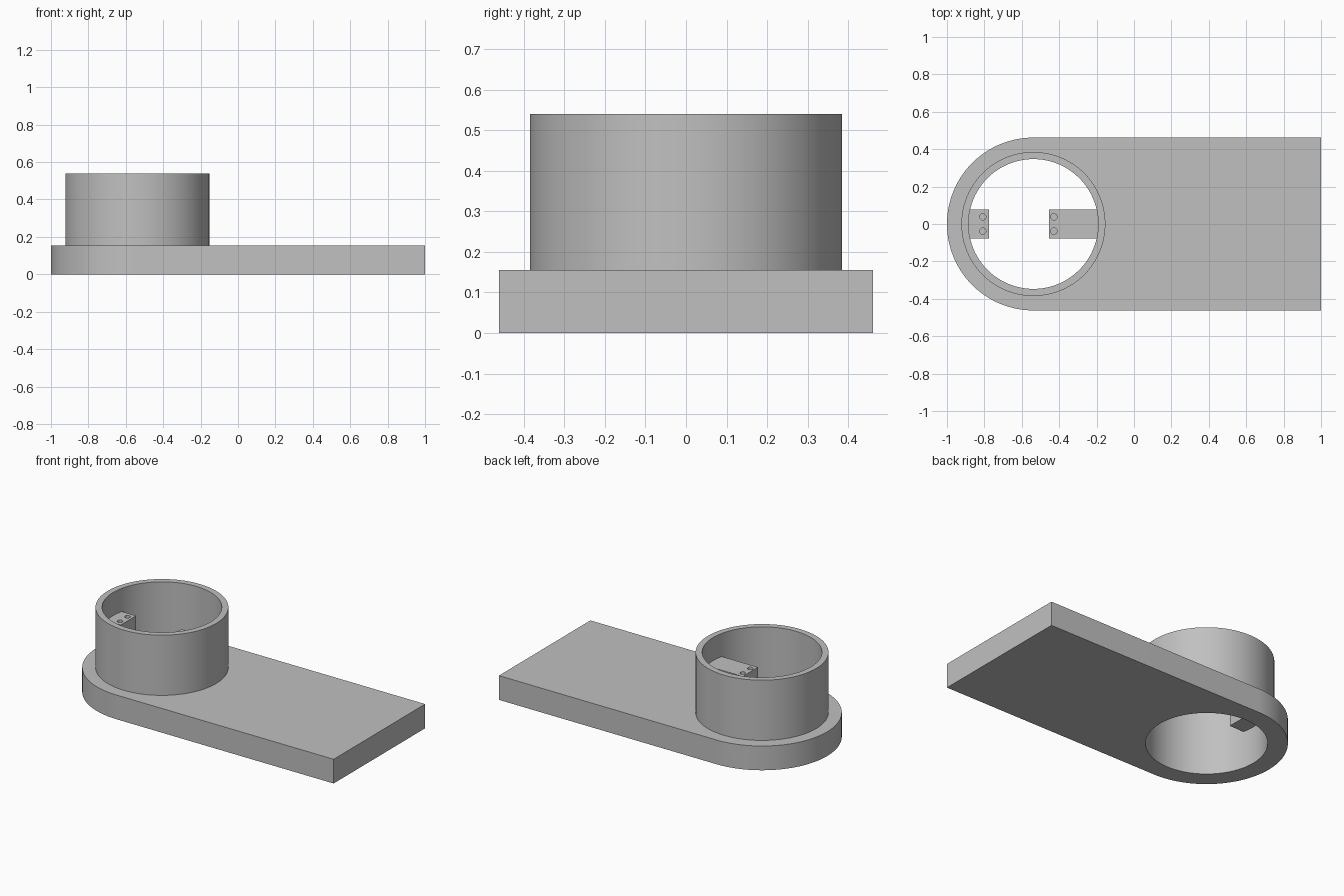
import bpy, bmesh
from math import pi, sin, cos, radians

cube = bpy.data.objects.get("Cube")
if cube:
    bpy.data.objects.remove(cube)

CX = -0.538            # tube axis
PLATE_R, TUBE_R, BORE_R = 0.462, 0.385, 0.347
PLATE_TOP, TUBE_TOP = 0.155, 0.54
TAB_LOW, TAB_TOP, TAB_W = 0.237, 0.392, 0.077

grey = bpy.data.materials.new("plain grey")
grey.use_nodes = True
colour = (0.53, 0.53, 0.53, 1)
grey.diffuse_color = colour
grey.node_tree.nodes["Principled BSDF"].inputs["Base Color"].default_value = colour


def arc(r, start=0.0, sweep=2 * pi, n=96, cx=CX, cy=0.0):
    """Points along an arc; a full circle leaves out the repeated end."""
    count = n if sweep >= 2 * pi else n + 1
    return [(cx + r * cos(start + sweep * i / n), cy + r * sin(start + sweep * i / n))
            for i in range(count)]


def extrude(name, loops, low, high):
    """Solid from flat outlines; inner outlines become holes."""
    curve = bpy.data.curves.new(name, 'CURVE')
    curve.dimensions = '2D'
    curve.fill_mode = 'BOTH'
    curve.extrude = (high - low) / 2
    for loop in loops:
        spline = curve.splines.new('POLY')
        spline.points.add(len(loop) - 1)
        for point, (x, y) in zip(spline.points, loop):
            point.co = (x, y, 0, 1)
        spline.use_cyclic_u = True
    obj = bpy.data.objects.new(name, curve)
    bpy.context.collection.objects.link(obj)
    activate(obj)
    bpy.ops.object.convert(target='MESH')
    obj = bpy.context.object
    obj.name = name
    bm = bmesh.new()
    bm.from_mesh(obj.data)
    bmesh.ops.remove_doubles(bm, verts=bm.verts, dist=1e-5)
    bmesh.ops.translate(bm, verts=bm.verts, vec=(0, 0, (low + high) / 2))
    bmesh.ops.recalc_face_normals(bm, faces=bm.faces)
    bm.to_mesh(obj.data)
    bm.free()
    obj.data.materials.clear()
    obj.data.materials.append(grey)
    return obj


def activate(obj):
    bpy.ops.object.select_all(action='DESELECT')
    obj.select_set(True)
    bpy.context.view_layer.objects.active = obj


def smooth(obj):
    activate(obj)
    bpy.ops.object.shade_smooth_by_angle(angle=radians(30))


# Base plate: rounded at one end, square at the other, with a through bore
outline = arc(PLATE_R, pi / 2, pi) + [(1, -PLATE_R), (1, PLATE_R)]
smooth(extrude("base_plate", [outline, arc(BORE_R)], 0, PLATE_TOP))

# Tube wall standing on the plate, flush with the bore
smooth(extrude("tube_wall", [arc(TUBE_R), arc(BORE_R)], PLATE_TOP, TUBE_TOP))


def tab(name, wall_x, tip_x, hole_x):
    """Mounting tab reaching in from the wall, with two blind screw holes."""
    corners = [(wall_x, -TAB_W), (tip_x, -TAB_W), (tip_x, TAB_W), (wall_x, TAB_W)]
    obj = extrude(name, [corners], TAB_LOW, TAB_TOP)
    for y in (-0.038, 0.038):
        cutter = extrude("screw_hole_cutter", [arc(0.017, n=24, cx=hole_x, cy=y)],
                         TAB_TOP - 0.12, TAB_TOP + 0.05)
        cutter.hide_render = True
        cut = obj.modifiers.new("screw_hole", 'BOOLEAN')
        cut.operation = 'DIFFERENCE'
        cut.solver = 'EXACT'
        cut.object = cutter
        activate(obj)
        bpy.ops.object.modifier_apply(modifier=cut.name)
        bpy.data.objects.remove(cutter)
    smooth(obj)


# Two facing tabs, one short and one long
tab("short_mounting_tab", CX - 0.36, -0.775, -0.808)
tab("long_mounting_tab", CX + 0.36, -0.455, -0.428)
